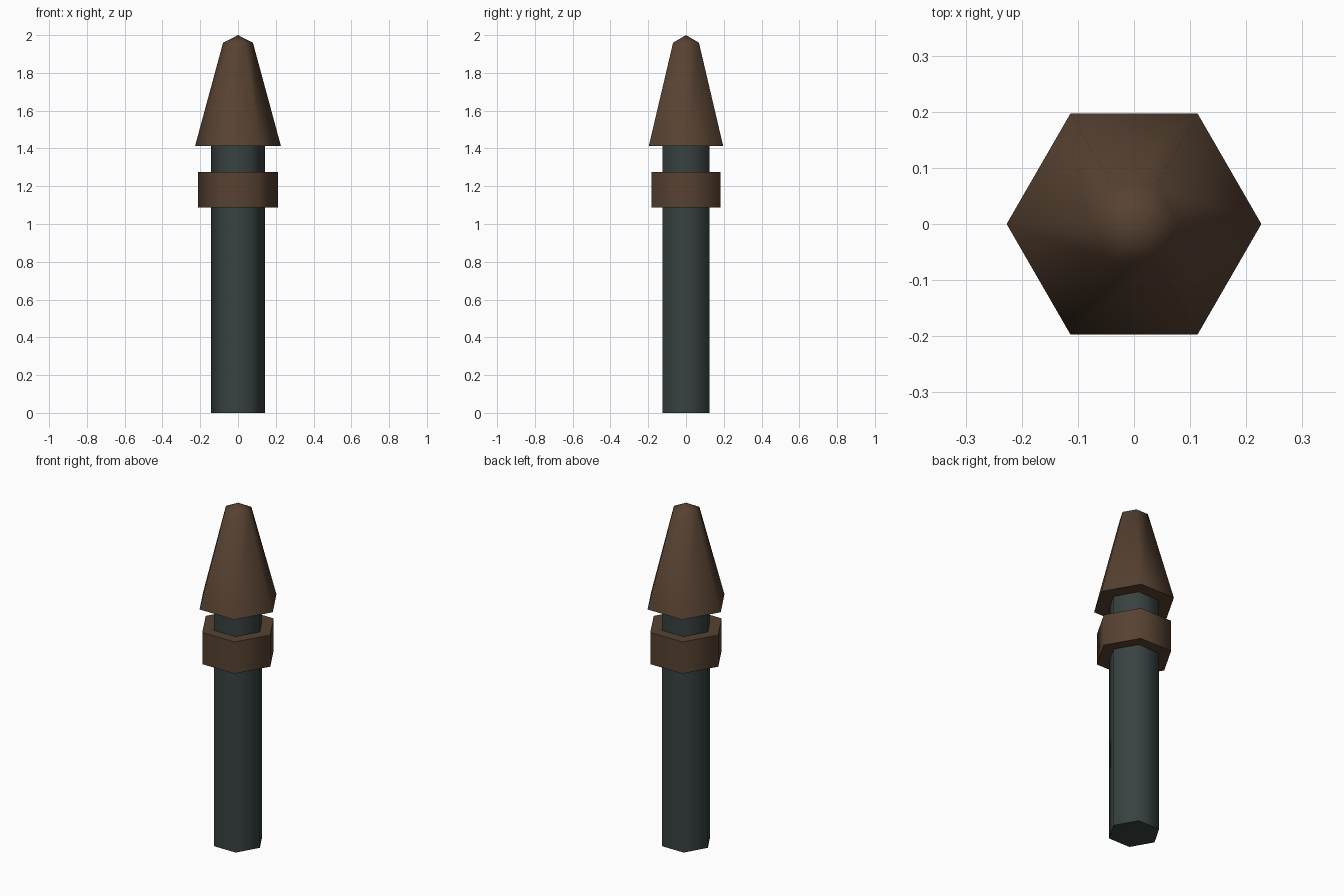
import bpy, bmesh, math

if "Cube" in bpy.data.objects:
    bpy.data.objects.remove(bpy.data.objects["Cube"])


def material(name, rgb):
    m = bpy.data.materials.new(name)
    m.diffuse_color = (*rgb, 1.0)
    m.use_nodes = True
    m.node_tree.nodes["Principled BSDF"].inputs["Base Color"].default_value = m.diffuse_color
    return m


SLATE = material("dark slate", (0.040, 0.054, 0.053))
BROWN = material("dark brown", (0.095, 0.054, 0.031))


def hex_lathe(name, profile, mat, sides=6):
    """Six-sided solid from (radius, z) rings, bottom to top; radius 0 is a point."""
    bm = bmesh.new()
    rings = []
    for r, z in profile:
        n = sides if r > 0 else 1
        rings.append([bm.verts.new((r * math.cos(i * math.tau / sides),
                                    r * math.sin(i * math.tau / sides), z))
                      for i in range(n)])
    for low, high in zip(rings, rings[1:]):
        for i in range(sides):
            j = (i + 1) % sides
            if len(high) == 1:
                bm.faces.new((low[i], low[j], high[0]))
            else:
                bm.faces.new((low[i], low[j], high[j], high[i]))
    bm.faces.new(rings[0][::-1])
    if len(rings[-1]) > 1:
        bm.faces.new(rings[-1])
    mesh = bpy.data.meshes.new(name)
    bm.to_mesh(mesh)
    bm.free()
    mesh.materials.append(mat)
    obj = bpy.data.objects.new(name, mesh)
    bpy.context.collection.objects.link(obj)
    # sides blend smoothly, right-angled rims stay sharp
    bpy.ops.object.select_all(action='DESELECT')
    obj.select_set(True)
    bpy.context.view_layer.objects.active = obj
    bpy.ops.object.shade_smooth_by_angle(angle=math.radians(65))
    return obj


# Post, collar around it, and pointed cap with a blunt tip
hex_lathe("post", [(0.143, 0), (0.143, 1.42)], SLATE)
hex_lathe("collar", [(0.211, 1.088), (0.211, 1.275)], BROWN)
hex_lathe("pointed_cap", [(0.227, 1.414), (0.079, 1.96), (0, 2.0)], BROWN)
